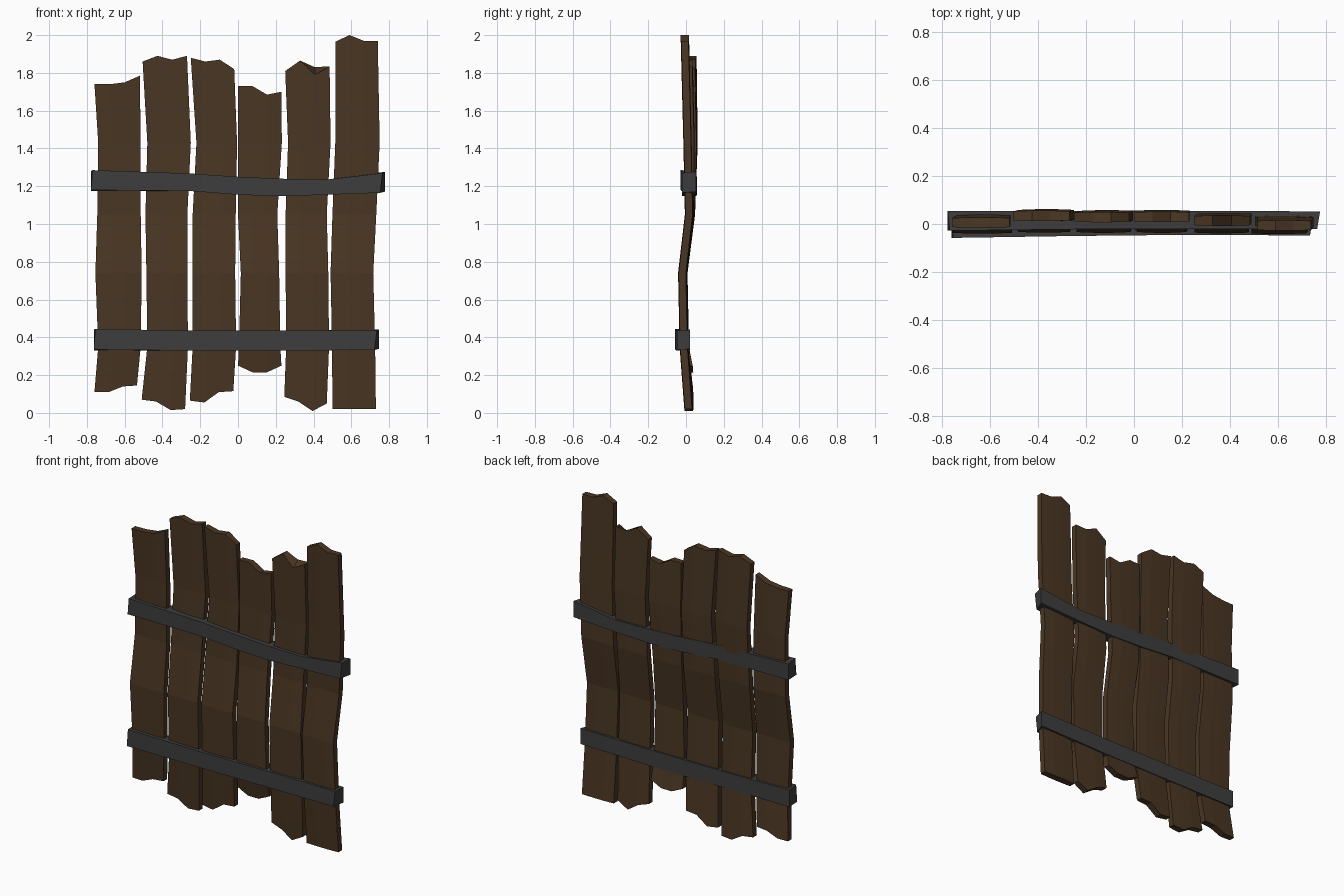
import bpy, bmesh


def material(name, rgb):
    m = bpy.data.materials.new(name)
    m.diffuse_color = (*rgb, 1)
    return m


WOOD = material("dark brown wood", (0.068, 0.037, 0.017))
IRON = material("dark grey strap", (0.047, 0.047, 0.048))


def loft(name, rings, mat):
    """Solid from rings; each ring is a front row followed by a reversed back row."""
    bm = bmesh.new()
    vs = [[bm.verts.new(p) for p in r] for r in rings]
    n = len(vs[0])
    for a, b in zip(vs, vs[1:]):
        for i in range(n):
            j = (i + 1) % n
            bm.faces.new((a[i], a[j], b[j], b[i]))
    for r in (vs[0], vs[-1]):
        for i in range(n // 2 - 1):
            bm.faces.new((r[i], r[i + 1], r[n - 2 - i], r[n - 1 - i]))
    bmesh.ops.recalc_face_normals(bm, faces=bm.faces)
    me = bpy.data.meshes.new(name)
    bm.to_mesh(me)
    bm.free()
    me.materials.append(mat)
    ob = bpy.data.objects.new(name, me)
    bpy.context.collection.objects.link(ob)
    return ob


LEVELS = (1.43, 1.05, 0.74, 0.35)               # inner heights where boards bend
BOW = (-0.006, 0.008, 0.016, -0.02, -0.012, 0.013)  # depth of board centre
LEAN = (1, 0.8, 0.25, 0.15, 0.15, 0.1)          # how far each level leans back
HALF = 0.019


def plank(num, left, right, top, bottom, lean, dip=0.0):
    rings = []
    for k in range(6):
        front, back = [], []
        y = BOW[k] + lean * LEAN[k]
        for i in range(4):
            x = left[k] + (right[k] - left[k]) * i / 3
            z = top[i] if k == 0 else bottom[i] if k == 5 else LEVELS[k - 1]
            bulge = 0.003 if i in (1, 2) else 0
            front.append((x, y - HALF - bulge, z))
            zb = z + (dip if k == 0 and i == 2 else 0)
            back.append((x, y + HALF + bulge, zb))
        rings.append(front + back[::-1])
    return loft(f"plank_{num}", rings, WOOD)


# Six uneven boards: edges from top to bottom, then ragged end heights
plank(1, (-.76, -.74, -.745, -.755, -.74, -.76), (-.52, -.515, -.515, -.51, -.515, -.535),
      (1.74, 1.74, 1.75, 1.785), (.11, .11, .14, .145), .012)
plank(2, (-.505, -.48, -.49, -.485, -.48, -.51), (-.27, -.25, -.268, -.268, -.265, -.28),
      (1.86, 1.89, 1.87, 1.89), (.07, .06, .015, .02), .04)
plank(3, (-.25, -.22, -.24, -.24, -.24, -.255), (-.02, -.005, -.012, -.015, -.01, -.025),
      (1.88, 1.86, 1.87, 1.82), (.065, .055, .11, .115), .035)
plank(4, (0, 0, 0, .015, .005, 0), (.23, .232, .208, .218, .224, .23),
      (1.73, 1.73, 1.685, 1.70), (.25, .215, .215, .25), .036)
plank(5, (.25, .265, .252, .252, .255, .245), (.485, .49, .47, .478, .482, .47),
      (1.81, 1.865, 1.79, 1.835), (.085, .06, .01, .05), .02, .04)
plank(6, (.515, .515, .5, .49, .498, .5), (.74, .75, .732, .716, .726, .73),
      (1.965, 2.0, 1.97, 1.97), (.02, .02, .02, .02), 0)


def strap(name, stations):
    """Bar wrapping the boards: stations are x, low z, high z, front y, back y."""
    rings = []
    for n, (x, z0, z1, y0, y1) in enumerate(stations):
        skew = 0.012 * (n == len(stations) - 1) - 0.008 * (n == 0)
        rings.append([(x - abs(skew), y0, z0), (x, y0, z1),
                      (x + skew, y1, z1 + skew / 2), (x + skew, y1, z0 + skew / 2)])
    return loft(name, rings, IRON)


# Two straps across the boards
strap("upper_strap", [(-.77, 1.18, 1.285, -.028, .055), (-.26, 1.175, 1.268, -.022, .055),
                      (.0, 1.155, 1.25, -.02, .057), (.22, 1.147, 1.24, -.02, .055),
                      (.47, 1.155, 1.235, -.02, .055), (.765, 1.165, 1.27, -.02, .052)])
strap("lower_strap", [(-.755, .335, .445, -.058, .022), (-.25, .33, .435, -.05, .022),
                      (.25, .33, .435, -.045, .022), (.735, .333, .435, -.048, .022)])
